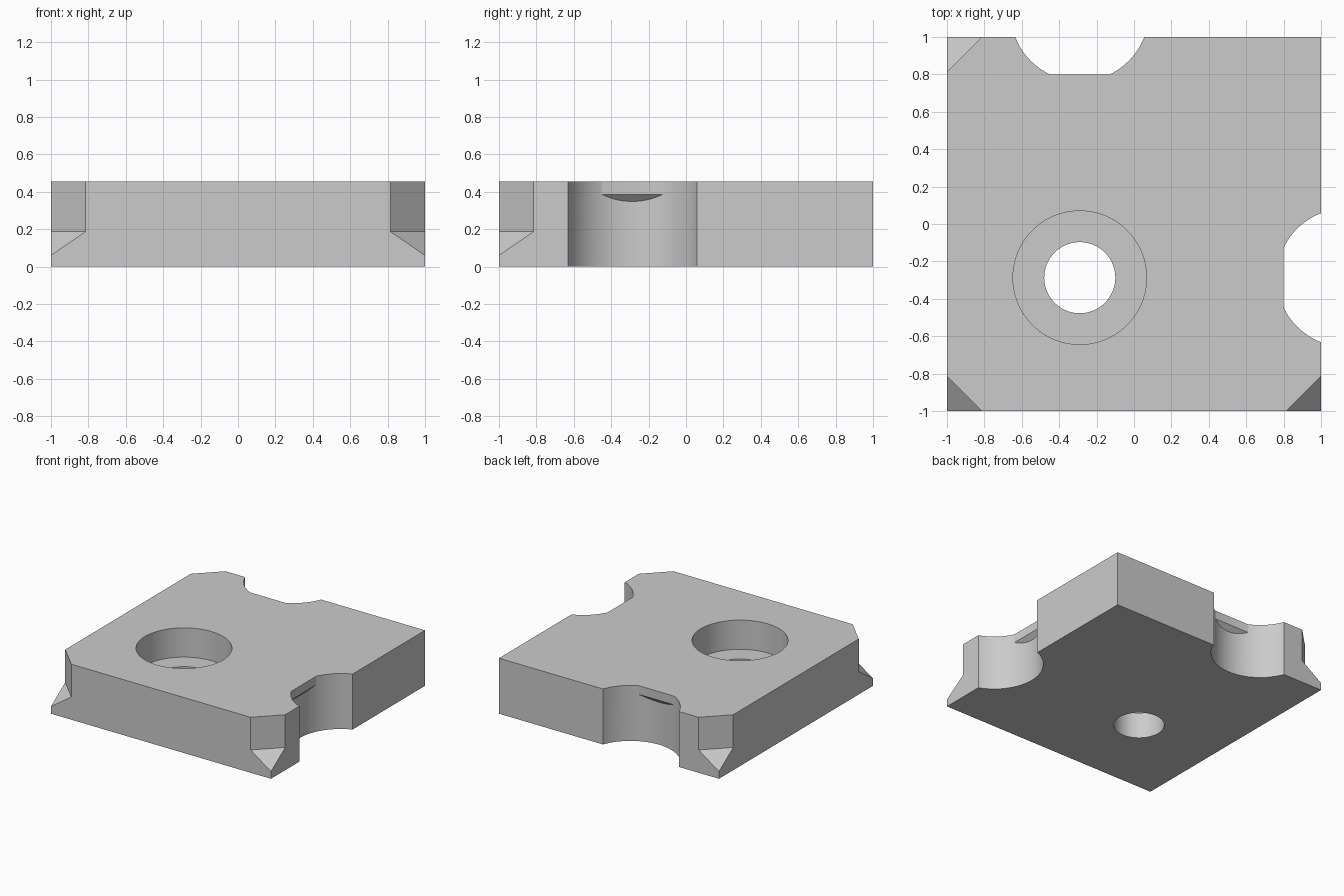
import bpy, bmesh, math
from mathutils import Vector

if "Cube" in bpy.data.objects:
    bpy.data.objects.remove(bpy.data.objects["Cube"])

H = 0.456               # plate thickness
HX, HY = -0.29, -0.287  # hole centre

steel = bpy.data.materials.new("grey steel")
steel.diffuse_color = (0.6, 0.6, 0.6, 1)
steel.use_nodes = True
steel.node_tree.nodes["Principled BSDF"].inputs["Base Color"].default_value = steel.diffuse_color


def to_object(bm, name):
    bmesh.ops.recalc_face_normals(bm, faces=bm.faces)
    me = bpy.data.meshes.new(name)
    bm.to_mesh(me)
    bm.free()
    me.materials.append(steel)
    ob = bpy.data.objects.new(name, me)
    bpy.context.collection.objects.link(ob)
    return ob


def cylinder(x, y, r, z0, z1, segs=96):
    bm = bmesh.new()
    bmesh.ops.create_cone(bm, cap_ends=True, segments=segs, radius1=r, radius2=r, depth=z1 - z0)
    bmesh.ops.translate(bm, verts=bm.verts, vec=(x, y, (z0 + z1) / 2))
    return bm


def clip(bm, point, normal):
    """Discard everything on the normal side and cap the cut."""
    res = bmesh.ops.bisect_plane(bm, geom=bm.verts[:] + bm.edges[:] + bm.faces[:],
                                 plane_co=point, plane_no=normal, clear_outer=True)
    edges = [e for e in res["geom_cut"] if isinstance(e, bmesh.types.BMEdge)]
    bmesh.ops.contextual_create(bm, geom=edges)
    return bm


def cut(ob, bm):
    """Subtract a solid from the plate."""
    tool = to_object(bm, "cutter")
    tool.hide_render = True
    mod = ob.modifiers.new("cut", 'BOOLEAN')
    mod.operation, mod.solver, mod.object = 'DIFFERENCE', 'EXACT', tool
    bpy.context.view_layer.objects.active = ob
    bpy.ops.object.modifier_apply(modifier=mod.name)
    bpy.data.objects.remove(tool)


# Plate
bm = bmesh.new()
bmesh.ops.create_cube(bm, size=1)
bmesh.ops.scale(bm, verts=bm.verts, vec=(2, 2, H))
bmesh.ops.translate(bm, verts=bm.verts, vec=(0, 0, H / 2))
plate = to_object(bm, "plate")

# Counterbored hole
cut(plate, cylinder(HX, HY, 0.357, 0.216, 0.6))
cut(plate, cylinder(HX, HY, 0.19, -0.1, 0.6))

# Round side notches: a straight-backed opening, undercut below a sloping lip
for nx, ny, x, y in ((1, 0, 1.1335, HY), (0, 1, HX, 1.1335)):
    out = Vector((nx, ny, 0))
    lip = out * 0.8 + Vector((0, 0, 0.385))
    cut(plate, clip(cylinder(x, y, 0.37, -0.1, 0.6), lip, -out))
    cut(plate, clip(cylinder(x, y, 0.37, -0.1, 0.6), lip, Vector((0, 0, 1)) - out))

# Corner chamfers that slope back out to the full corner near the base
for sx, sy in ((-1, -1), (1, -1), (-1, 1)):
    bm = bmesh.new()
    for x, y, z in ((0.715, 1.1, 0.187), (1.1, 0.715, 0.187), (1.0925, 1.0925, -0.067)):
        bm.verts.new((sx * x, sy * y, z))
        bm.verts.new((sx * x, sy * y, 0.6))
    bmesh.ops.convex_hull(bm, input=bm.verts)
    cut(plate, bm)

# Smooth round walls, crisp edges
bpy.ops.object.select_all(action='DESELECT')
plate.select_set(True)
bpy.context.view_layer.objects.active = plate
bpy.ops.object.shade_smooth_by_angle(angle=math.radians(25))
